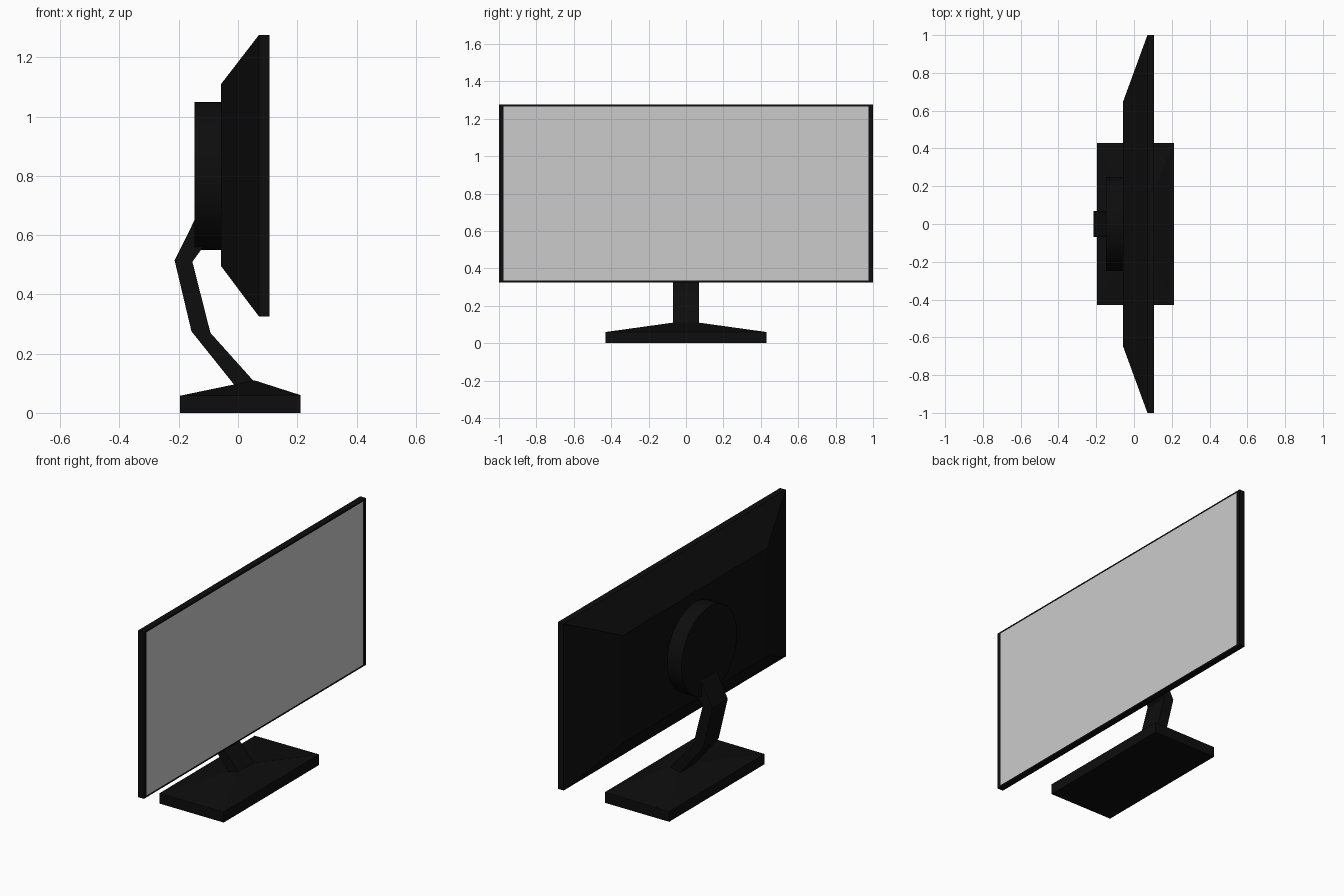
import bpy, bmesh, math

if "Cube" in bpy.data.objects:
    bpy.data.objects.remove(bpy.data.objects["Cube"])


def material(name, c):
    m = bpy.data.materials.new(name)
    m.diffuse_color = (c, c, c, 1)
    m.use_nodes = True
    m.node_tree.nodes["Principled BSDF"].inputs["Base Color"].default_value = m.diffuse_color
    return m


black = material("black_plastic", 0.004)


def loft(name, rings, mat=None, cap_end=True):
    """Skin a chain of equal-sized point rings, capping the ends."""
    bm = bmesh.new()
    vs = [[bm.verts.new(p) for p in r] for r in rings]
    n = len(rings[0])
    for a, b in zip(vs, vs[1:]):
        for i in range(n):
            j = (i + 1) % n
            bm.faces.new((a[i], a[j], b[j], b[i]))
    bm.faces.new(vs[0][::-1])
    if cap_end:
        bm.faces.new(vs[-1])
    bmesh.ops.recalc_face_normals(bm, faces=bm.faces)
    me = bpy.data.meshes.new(name)
    bm.to_mesh(me)
    bm.free()
    ob = bpy.data.objects.new(name, me)
    bpy.context.collection.objects.link(ob)
    if mat:
        me.materials.append(mat)
    return ob


def rect_x(x, hy, z0, z1):
    return [(x, -hy, z0), (x, hy, z0), (x, hy, z1), (x, -hy, z1)]


def rect_z(x0, x1, hy, z0, z1):
    return [(x0, -hy, z0), (x1, -hy, z1), (x1, hy, z1), (x0, hy, z0)]


# Panel housing: tapered back, thin rim, bezel frame around the open front
loft("panel_housing", [
    rect_x(-0.057, 0.65, 0.495, 1.11),
    rect_x(0.071, 1.0, 0.325, 1.276),
    rect_x(0.107, 1.0, 0.325, 1.276),
    rect_x(0.107, 0.975, 0.335, 1.266),
], black, cap_end=False)

# Screen: one flush grey face filling the bezel, facing +x
mesh = bpy.data.meshes.new("screen")
mesh.from_pydata(rect_x(0.107, 0.975, 0.335, 1.266), [], [(0, 1, 2, 3)])
bpy.context.collection.objects.link(bpy.data.objects.new("screen", mesh))

# Round mount on the back
bpy.ops.mesh.primitive_cylinder_add(vertices=48, radius=0.25, depth=0.09,
                                    location=(-0.102, 0, 0.80),
                                    rotation=(0, math.pi / 2, 0))
mount = bpy.context.object
mount.name = "round_mount"
mount.data.materials.append(black)
bpy.ops.object.shade_smooth_by_angle(angle=math.radians(30))

# Bent arm: back and front edge points of each cross-section, bottom to top
arm = [(-0.005, 0.085, 0.055, 0.105), (-0.157, 0.275, -0.093, 0.27),
       (-0.214, 0.515, -0.154, 0.51), (-0.142, 0.66, -0.107, 0.575)]
loft("stand_arm", [rect_z(xb, xf, 0.07, zb, zf) for xb, zb, xf, zf in arm], black)

# Base: low slab with a top sloping up to the foot of the arm
loft("stand_base", [
    rect_z(-0.195, 0.211, 0.43, 0, 0),
    rect_z(-0.195, 0.211, 0.43, 0.058, 0.06),
    rect_z(-0.005, 0.055, 0.07, 0.095, 0.11),
], black)
